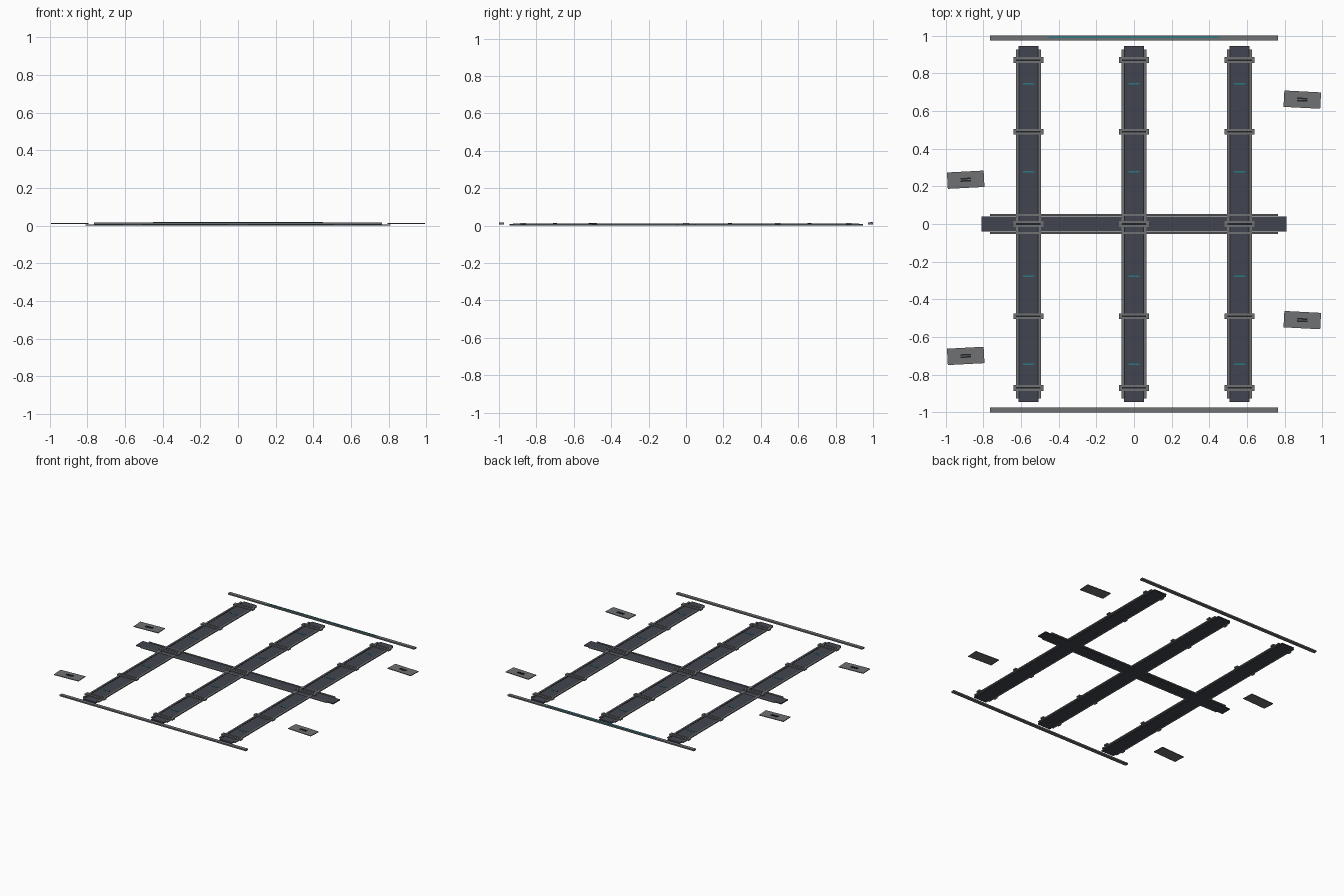
import bpy, bmesh, math
from mathutils import Matrix, Vector

if "Cube" in bpy.data.objects:
    bpy.data.objects.remove(bpy.data.objects["Cube"])


def mat(name, r, g, b):
    m = bpy.data.materials.new(name)
    m.diffuse_color = (r, g, b, 1)
    m.use_nodes = True
    m.node_tree.nodes["Principled BSDF"].inputs["Base Color"].default_value = m.diffuse_color
    return m


DARK = mat("dark_channel", 0.055, 0.06, 0.08)
GREY = mat("worn_metal", 0.16, 0.165, 0.17)
BLACK = mat("black_slot", 0.015, 0.017, 0.02)
TEAL = mat("teal_light", 0.02, 0.2, 0.23)


def box(name, x, y, z0, z1, sx, sy, material, rot=0):
    """Box centred on x, y, spanning z0..z1, turned by rot degrees."""
    bm = bmesh.new()
    bmesh.ops.create_cube(bm, size=1)
    bmesh.ops.scale(bm, vec=Vector((sx, sy, z1 - z0)), verts=bm.verts)
    me = bpy.data.meshes.new(name)
    bm.to_mesh(me)
    bm.free()
    me.materials.append(material)
    ob = bpy.data.objects.new(name, me)
    ob.matrix_world = (Matrix.Translation((x, y, (z0 + z1) / 2))
                       @ Matrix.Rotation(math.radians(rot), 4, 'Z'))
    bpy.context.collection.objects.link(ob)
    return ob


# Three long channels with edge rails, clamps and light marks
for x in (-0.56, 0, 0.56):
    box("channel_floor", x, 0, 0, 0.008, 0.104, 1.89, DARK)
    for s in (-1, 1):
        box("channel_rail", x + s * 0.06, 0, 0.003, 0.011, 0.013, 1.85, GREY)
        box("channel_groove", x + s * 0.051, 0, 0.003, 0.009, 0.005, 1.85, BLACK)
    for y in (-0.87, -0.49, 0, 0.49, 0.87):
        for s in (-1, 1):
            box("clamp_side", x, y + s * 0.0095, 0.006, 0.015, 0.16, 0.011, GREY)
            box("clamp_end", x + s * 0.0725, y, 0.006, 0.015, 0.015, 0.01, GREY)
        box("clamp_slot", x, y, 0.006, 0.0135, 0.13, 0.008, BLACK)
    for y in (-0.745, -0.277, 0.277, 0.745):
        box("light_mark", x, y, 0.007, 0.010, 0.06, 0.008, TEAL)

# Cross channel
box("cross_floor", 0, 0, 0.0005, 0.0075, 1.62, 0.08, DARK)
for s in (-1, 1):
    box("cross_rail", 0, s * 0.048, 0.003, 0.0105, 1.53, 0.011, GREY)

# End rails, with a light strip on the back one
for s in (-1, 1):
    box("end_rail", 0, s * 0.987, 0.007, 0.017, 1.53, 0.026, GREY)
box("end_light", 0, 0.991, 0.016, 0.019, 0.9, 0.01, TEAL)

# Loose side plates with a pair of slots
for x, y, rot in ((-0.893, 0.235, 3), (-0.893, -0.70, 3),
                  (0.893, 0.66, -3), (0.893, -0.51, -3)):
    box("side_plate", x, y, 0.008, 0.013, 0.195, 0.087, GREY, rot)
    for s in (-1, 1):
        box("plate_slot", x, y + s * 0.006, 0.012, 0.015, 0.055, 0.008, BLACK, rot)
